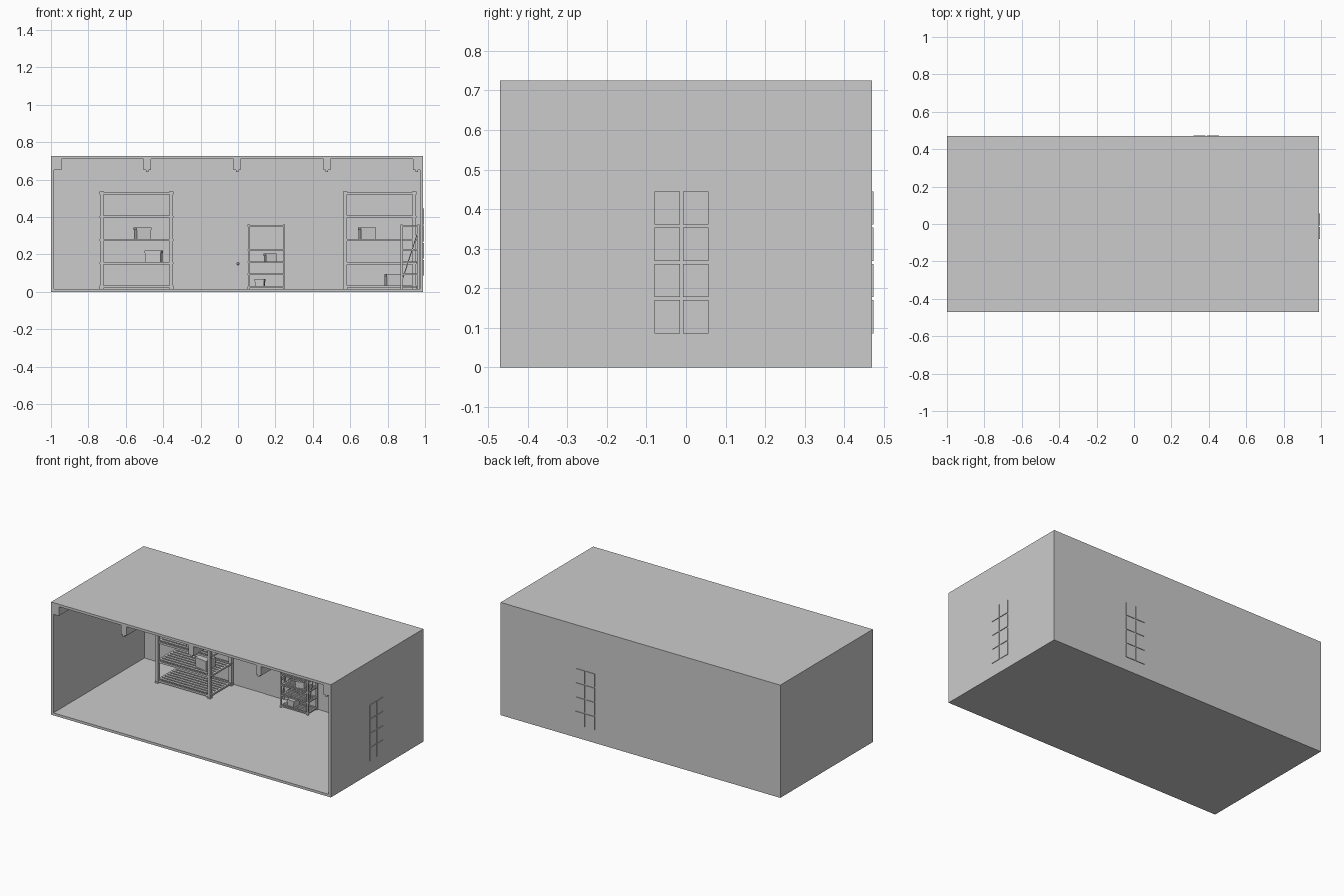
import bpy, bmesh, math
from mathutils import Matrix, Vector

if "Cube" in bpy.data.objects:
    bpy.data.objects.remove(bpy.data.objects["Cube"])


def add_box(bm, x0, x1, y0, y1, z0, z1):
    m = Matrix.Translation(((x0+x1)/2, (y0+y1)/2, (z0+z1)/2)) @ Matrix.Diagonal((x1-x0, y1-y0, z1-z0, 1))
    bmesh.ops.create_cube(bm, size=1, matrix=m)


def add_bar(bm, a, b, t):
    a, b = Vector(a), Vector(b)
    d = b - a
    m = (Matrix.Translation((a+b)/2) @ d.to_track_quat('Z', 'Y').to_matrix().to_4x4()
         @ Matrix.Diagonal((t, t, d.length, 1)))
    bmesh.ops.create_cube(bm, size=1, matrix=m)


def finish(bm, name, loc=(0, 0, 0), rot=0):
    me = bpy.data.meshes.new(name)
    bm.to_mesh(me)
    bm.free()
    ob = bpy.data.objects.new(name, me)
    ob.location = loc
    ob.rotation_euler.z = rot
    bpy.context.collection.objects.link(ob)
    return ob


def box(name, *dims):
    bm = bmesh.new()
    add_box(bm, *dims)
    return finish(bm, name)


X0, X1, Y, H, T = -1.0, 0.99, 0.47, 0.725, 0.016

# room shell, open at the front
box("floor", X0, X1, -Y, Y, 0, T)
box("roof", X0, X1, -Y, Y, H-T, H)
box("left_wall", X0, X0+T, -Y, Y, T, H-T)
box("right_wall", X1-T, X1, -Y, Y, T, H-T)
box("back_wall", X0+T, X1-T, Y-T, Y, T, H-T)

# ceiling beams with a narrow strip beneath
for i, x in enumerate((-0.964, -0.485, -0.005, 0.475, 0.955)):
    bm = bmesh.new()
    add_box(bm, x-0.019, x+0.019, -Y, Y-T, 0.65, H-T)
    if 0 < i:
        add_box(bm, x-0.007, x+0.007, -Y, Y-T, 0.64, 0.65)
    finish(bm, f"ceiling_beam_{i}")


# windows: outer panes in a 2 x 4 grid, one inner panel
def window(name, loc, rot):
    bm = bmesh.new()
    for u in (-0.036, 0.036):
        for r in range(4):
            z = 0.128 + r*0.0917
            add_box(bm, u-0.032, u+0.032, -0.004, 0.004, z-0.042, z+0.042)
    add_box(bm, -0.08, 0.08, -T-0.002, -T+0.002, 0.072, 0.458)
    finish(bm, name, loc, rot)


window("back_window", (0.386, Y, 0), 0)
window("side_window", (X1, -0.011, 0), -math.pi/2)

# door, knob and wall rail
box("door", -0.124, 0.012, Y-T-0.003, Y-T+0.002, T, 0.31)
bm = bmesh.new()
bmesh.ops.create_uvsphere(bm, u_segments=12, v_segments=8, radius=0.007)
finish(bm, "door_knob", (0, Y-T-0.008, 0.15))
box("wall_rail", -0.265, 0.225, Y-T-0.006, Y-T+0.002, 0.42, 0.426)


# storage rack: posts, level frames, slatted decks
def rack(name, loc, rot, length, depth, top, levels, post, rail, slats, brace):
    bm = bmesh.new()
    hx, hy, p = length/2 - post/2, depth/2 - post/2, post/2
    for sx in (-1, 1):
        for sy in (-1, 1):
            x, y = sx*hx, sy*hy
            add_box(bm, x-p, x+p, y-p, y+p, 0, top)
            add_box(bm, x-p*1.25, x+p*1.25, y-p*1.25, y+p*1.25, 0, 0.008)
            add_box(bm, x-p*1.25, x+p*1.25, y-p*1.25, y+p*1.25, top-0.008, top)
            for z in levels:
                add_box(bm, x-p*1.25, x+p*1.25, y-p*0.5, y+p*0.5, z-rail*0.4, z+rail*0.4)
        if brace:
            add_bar(bm, (sx*hx, -hy, 0.035), (sx*hx, hy, top-0.03), 0.005)
    for z in levels:
        for s in (-1, 1):
            add_bar(bm, (-hx, s*hy, z), (hx, s*hy, z), rail)
            add_bar(bm, (s*hx, -hy, z), (s*hx, hy, z), rail*0.9)
        w = 2*hy/(slats+1)
        for k in range(slats):
            y = -hy + w*(k+1)
            add_box(bm, -hx, hx, y-w*0.32, y+w*0.32, z, z+rail*0.45)
    finish(bm, name, loc, rot)


big = [0.013 + i*0.124 for i in range(5)]
small = [0.01, 0.078, 0.143, 0.208, 0.335]
for side, x in (("left", -0.542), ("right", 0.758)):
    rack(f"large_rack_{side}", (x, 0.33, T), 0, 0.39, 0.235, 0.519, big, 0.019, 0.012, 7, False)
rack("small_rack_back", (0.152, 0.402, T), 0, 0.198, 0.1, 0.345, small, 0.009, 0.008, 4, True)
rack("small_rack_side", (0.92, -0.19, T), -math.pi/2, 0.198, 0.1, 0.345, small, 0.009, 0.008, 4, True)

# stored boxes: x, y, bottom z, width, depth, height, turn
for i, (x, y, z, w, d, h, r) in enumerate((
        (-0.51, 0.30, 0.283, 0.078, 0.085, 0.06, 10),
        (-0.45, 0.31, 0.159, 0.085, 0.08, 0.06, -8),
        (0.69, 0.31, 0.283, 0.08, 0.085, 0.06, 10),
        (0.83, 0.30, 0.035, 0.08, 0.085, 0.06, 8),
        (0.172, 0.40, 0.163, 0.055, 0.055, 0.04, 12),
        (0.118, 0.40, 0.030, 0.048, 0.055, 0.038, -8))):
    bm = bmesh.new()
    add_box(bm, -w/2, w/2, -d/2, d/2, 0, h)
    add_box(bm, -w/2-0.002, w/2+0.002, -d/2-0.002, d/2+0.002, h-0.012, h+0.001)
    finish(bm, f"storage_box_{i}", (x, y, z), math.radians(r))
